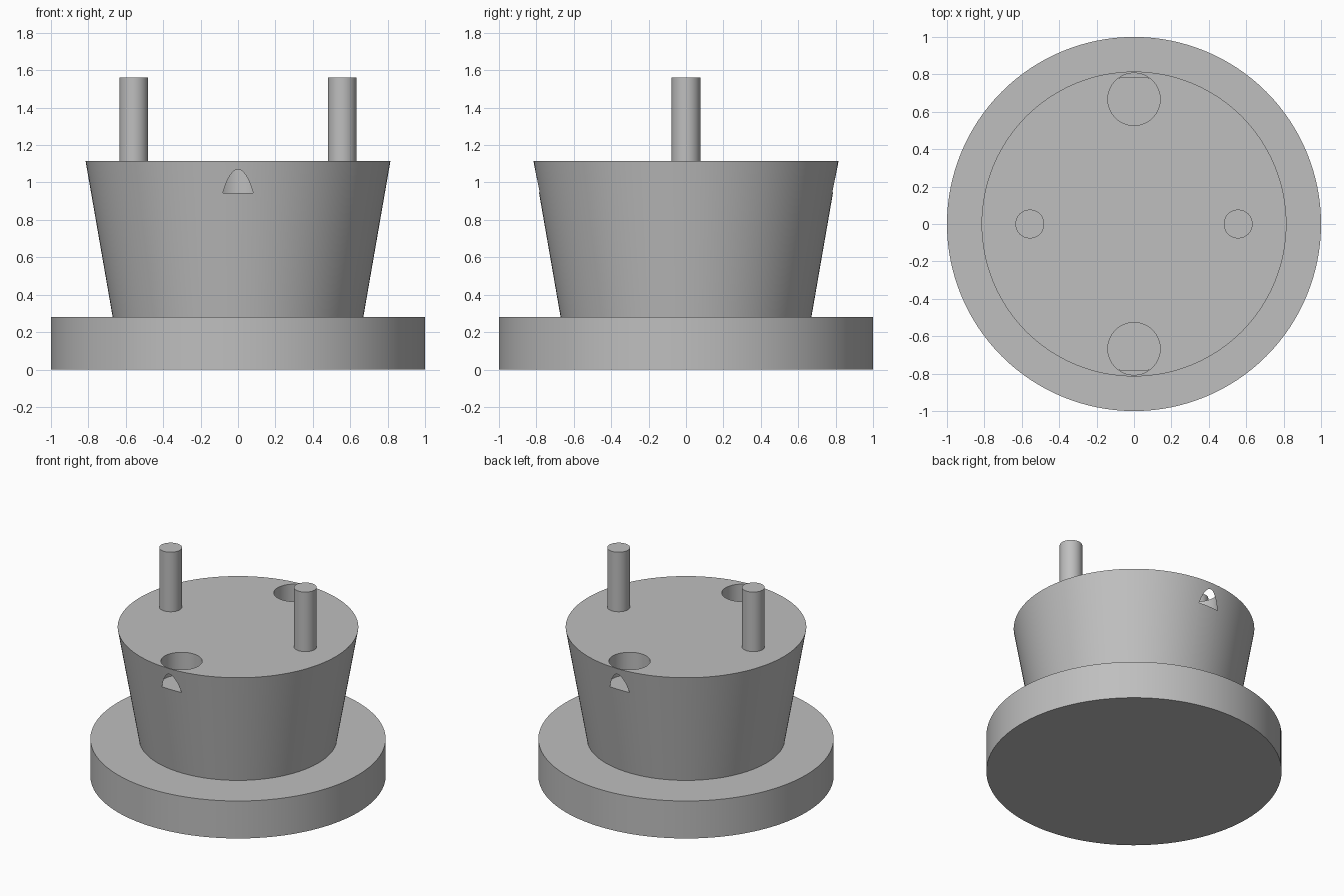
import bpy
import math

cube = bpy.data.objects.get("Cube")
if cube:
    bpy.data.objects.remove(cube, do_unlink=True)

# Single plain grey
grey = bpy.data.materials.new("plain_grey")
grey.use_nodes = True
color = (0.52, 0.52, 0.52, 1.0)
grey.diffuse_color = color
grey.node_tree.nodes["Principled BSDF"].inputs["Base Color"].default_value = color


def round_part(name, r_bottom, r_top, z0, z1, x=0.0, y=0.0, sides=96):
    """Upright cylinder or cone between two heights."""
    bpy.ops.mesh.primitive_cone_add(vertices=sides, radius1=r_bottom, radius2=r_top,
                                    depth=z1 - z0, location=(x, y, (z0 + z1) / 2))
    obj = bpy.context.object
    obj.name = obj.data.name = name
    obj.data.materials.append(grey)
    return obj


def smooth(obj):
    bpy.ops.object.select_all(action="DESELECT")
    obj.select_set(True)
    bpy.context.view_layer.objects.active = obj
    bpy.ops.object.shade_smooth_by_angle(angle=math.radians(30))


BASE_TOP, BODY_TOP, PIN_TOP, HOLE_FLOOR = 0.28, 1.115, 1.56, 0.945

# Base disc and flared body
base = round_part("base_disc", 1.0, 1.0, 0.0, BASE_TOP, sides=128)
body = round_part("flared_body", 0.67, 0.815, BASE_TOP, BODY_TOP, sides=128)

# Blind holes at front and back, breaking out through the sloped wall
for side, y in (("front", -0.667), ("back", 0.667)):
    cutter = round_part(side + "_hole_cutter", 0.14, 0.14, HOLE_FLOOR, 1.3, y=y, sides=64)
    cutter.hide_render = True
    cut = body.modifiers.new(side + "_hole", "BOOLEAN")
    cut.operation = "DIFFERENCE"
    cut.solver = "EXACT"
    cut.object = cutter
    bpy.context.view_layer.objects.active = body
    bpy.ops.object.modifier_apply(modifier=cut.name)
    bpy.data.objects.remove(cutter, do_unlink=True)

# Pins on the left and right
pins = [round_part(side + "_pin", 0.077, 0.077, BODY_TOP - 0.02, PIN_TOP, x=x, sides=48)
        for side, x in (("left", 0.557), ("right", -0.557))]

for part in [base, body] + pins:
    smooth(part)
